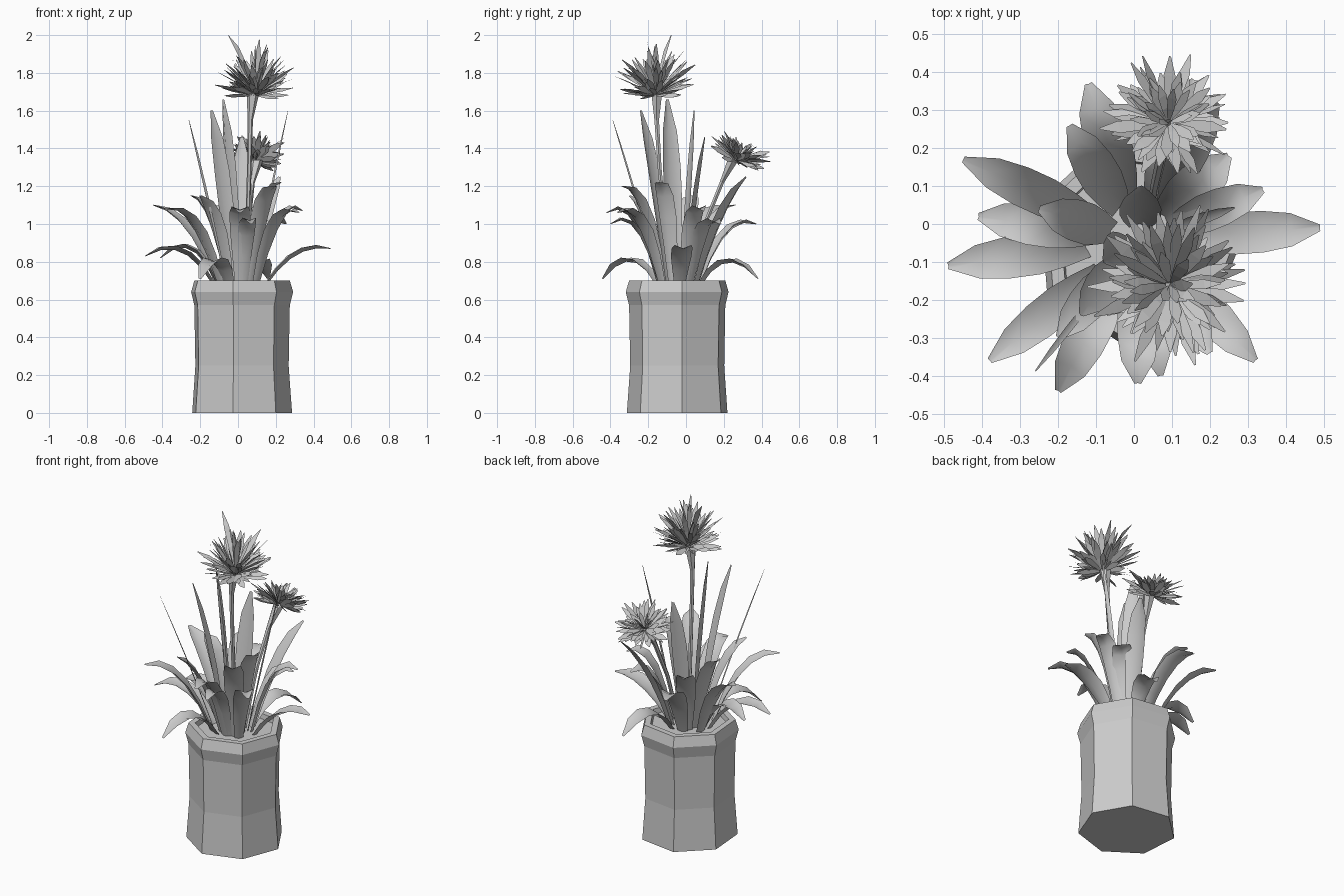
import bpy, math, random
from mathutils import Vector

if "Cube" in bpy.data.objects:
    bpy.data.objects.remove(bpy.data.objects["Cube"])

random.seed(4)
PX, PY = 0.013, -0.042          # pot centre


def add_mesh(name, verts, faces):
    me = bpy.data.meshes.new(name)
    me.from_pydata([tuple(v) for v in verts], [], faces)
    me.update()
    ob = bpy.data.objects.new(name, me)
    bpy.context.collection.objects.link(ob)
    return ob


def lathe(name, profile, sides, phase):
    """Faceted revolve around the pot axis, closed at both ends."""
    verts, faces = [], []
    for r, z in profile:
        for i in range(sides):
            a = phase + math.tau * i / sides
            verts.append((PX + r * math.cos(a), PY + r * math.sin(a), z))
    for j in range(len(profile) - 1):
        for i in range(sides):
            k = (i + 1) % sides
            faces.append((j * sides + i, j * sides + k,
                          (j + 1) * sides + k, (j + 1) * sides + i))
    faces.append(tuple(reversed(range(sides))))
    top = (len(profile) - 1) * sides
    faces.append(tuple(range(top, top + sides)))
    return add_mesh(name, verts, faces)


def bezier(a, b, c, t):
    return a * (1 - t) ** 2 + b * (2 * t * (1 - t)) + c * t * t


def leaf(name, base, ctrl, tip, width):
    """Tapered blade with a shallow midrib fold, swept along a bent path."""
    flat = Vector((tip.x - base.x, tip.y - base.y, 0)).normalized()
    side = Vector((-flat.y, flat.x, 0))
    verts, faces = [], []
    shape = (0.5, 0.8, 1.0, 1.0, 0.8, 0.16)
    for i, s in enumerate(shape):
        t = i / (len(shape) - 1)
        p = bezier(base, ctrl, tip, t)
        tangent = ((ctrl - base) * (1 - t) + (tip - ctrl) * t).normalized()
        up = tangent.cross(side)          # inner face of the blade
        if up.z < 0:
            up = -up
        h = width * s / 2
        lift = up * h * 0.4
        verts += [p - side * h + lift * 0.6, p - lift * 0.4, p + side * h + lift * 0.6]
        if i:
            n = 3 * i
            faces += [(n - 3, n - 2, n + 1, n), (n - 2, n - 1, n + 2, n + 1)]
    ob = add_mesh(name, verts, faces)
    ob.data.polygons.foreach_set("use_smooth", [True] * len(faces))
    return ob


def stem(name, pts, radii, sides=6):
    verts, faces = [], []
    for j, (p, r) in enumerate(zip(pts, radii)):
        for i in range(sides):
            a = math.tau * i / sides
            verts.append(Vector(p) + Vector((r * math.cos(a), r * math.sin(a), 0)))
            if j:
                k = (i + 1) % sides
                faces.append(((j - 1) * sides + i, (j - 1) * sides + k,
                              j * sides + k, j * sides + i))
    return add_mesh(name, verts, faces)


def flower(name, centre, axis, layers):
    """Layers of ragged petals: (count, elevation, length, width)."""
    verts, faces = [], []
    rot = Vector((0, 0, 1)).rotation_difference(Vector(axis).normalized())
    c = Vector(centre)
    for count, elev, length, width in layers:
        for i in range(count):
            a = math.tau * (i + random.uniform(-0.5, 0.5)) / count + elev
            e = math.radians(elev + random.uniform(-12, 12))
            ln = length * random.uniform(0.75, 1.12)
            out = Vector((math.cos(a), math.sin(a), 0))
            side = Vector((-out.y, out.x, random.uniform(-1, 1))).normalized()
            d = out * math.cos(e) + Vector((0, 0, math.sin(e)))
            curl = random.uniform(0.0, 0.3)
            n = len(verts)
            for t, w in ((0.12, 0.3), (0.45, 0.8), (0.75, 1.0), (1.0, 0.15)):
                p = d * ln * t + out * ln * curl * t * t
                for s in (-0.5, 0.5):
                    q = c + rot @ (p + side * s * w * width)
                    q.z = min(q.z, 2.0)
                    verts.append(q)
            for k in range(3):
                m = n + 2 * k
                faces.append((m, m + 1, m + 3, m + 2))
    return add_mesh(name, verts, faces)


# Seven-sided pot with waist, lip and soil just under the rim
lathe("pot", [(0.274, 0), (0.256, 0.25), (0.262, 0.57), (0.28, 0.64),
              (0.262, 0.70), (0.225, 0.70), (0.22, 0.67)], 7, math.radians(4.5))

# Leaves: tip x, y, z, bend height, width
LEAVES = [
    (-0.45, 0.17, 1.10, 1.08, 0.105), (-0.41, 0.02, 0.82, 1.00, 0.11),
    (-0.49, -0.11, 0.83, 0.97, 0.11), (-0.38, -0.36, 1.08, 1.12, 0.10),
    (-0.20, -0.44, 0.71, 0.93, 0.11), (-0.12, 0.37, 1.00, 1.08, 0.12),
    (0.16, 0.38, 0.71, 0.92, 0.11), (0.34, 0.09, 1.07, 1.18, 0.10),
    (0.32, -0.36, 1.06, 1.15, 0.10), (0.01, -0.42, 1.06, 1.18, 0.11),
    (0.07, -0.40, 1.00, 1.12, 0.09), (0.20, -0.34, 1.20, 1.22, 0.11),
    (0.49, -0.01, 0.87, 0.92, 0.11), (0.23, -0.15, 1.22, 1.25, 0.10),
    (-0.17, 0.26, 1.10, 1.12, 0.11), (-0.25, 0.04, 1.15, 1.15, 0.11),
    (0.25, 0.18, 1.00, 1.10, 0.12), (0.22, 0.32, 1.25, 1.10, 0.10),
    (-0.14, -0.24, 1.60, 1.25, 0.10), (-0.08, -0.10, 1.66, 1.25, 0.11),
    (0.02, 0.10, 1.46, 1.15, 0.11), (-0.20, -0.30, 1.15, 1.10, 0.10),
    (-0.26, -0.388, 1.55, 1.10, 0.018), (0.265, 0.043, 1.60, 1.12, 0.03),
]
root = Vector((PX, PY, 0.67))
for i, (x, y, z, bend, w) in enumerate(LEAVES):
    tip = Vector((x, y, z))
    base = root.lerp(tip, 0.27)
    base.z = 0.67
    ctrl = base.lerp(tip, 0.45)
    ctrl.z = bend
    leaf("leaf_%02d" % (i + 1), base, ctrl, tip, w)

# Flower stems with flared calyx
stem("tall_stem", [(0.04, -0.08, 0.65), (0.06, -0.14, 1.3), (0.065, -0.155, 1.55),
                   (0.08, -0.155, 1.70)], [0.012, 0.012, 0.014, 0.034])
stem("short_stem", [(0.04, 0.0, 0.65), (0.055, 0.10, 1.0), (0.075, 0.19, 1.22),
                    (0.10, 0.25, 1.34)], [0.012, 0.012, 0.014, 0.034])

# Flower heads
flower("tall_flower", (0.095, -0.16, 1.68), (0.05, -0.05, 1),
       [(20, 8, 0.145, 0.034), (24, 24, 0.17, 0.036), (24, 40, 0.195, 0.036),
        (20, 55, 0.21, 0.036), (12, 68, 0.23, 0.034), (5, 80, 0.32, 0.034)])
flower("short_flower", (0.09, 0.265, 1.335), (0.08, 0.40, 0.9),
       [(20, 3, 0.14, 0.036), (22, 18, 0.145, 0.036), (20, 34, 0.15, 0.034),
        (14, 50, 0.14, 0.03), (8, 68, 0.12, 0.026)])
